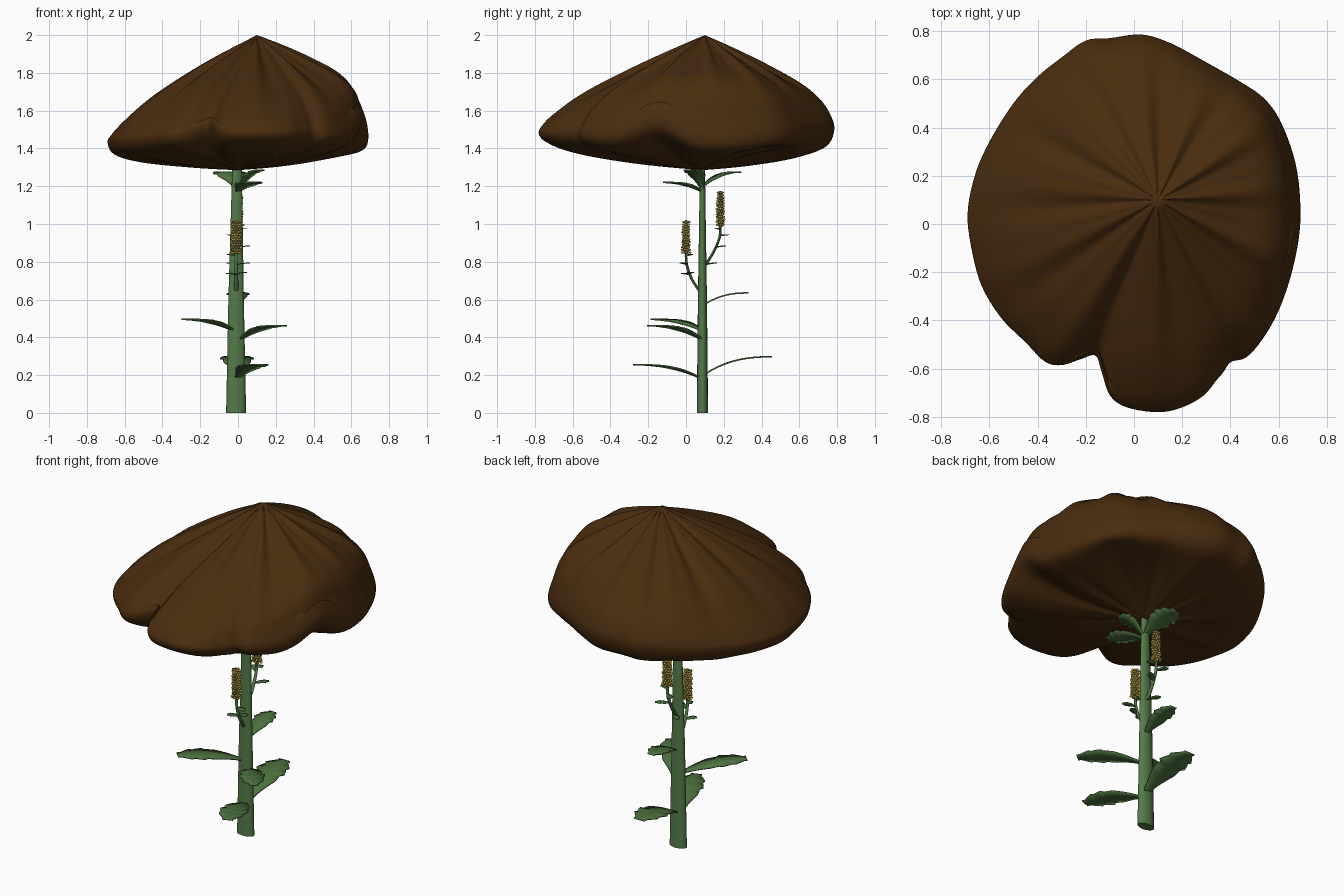
import bpy, bmesh, math, random
from mathutils import Vector, Matrix

if "Cube" in bpy.data.objects:
    bpy.data.objects.remove(bpy.data.objects["Cube"])

random.seed(3)


def material(name, rgb):
    m = bpy.data.materials.new(name)
    m.diffuse_color = (*rgb, 1)
    m.use_nodes = True
    m.node_tree.nodes["Principled BSDF"].inputs["Base Color"].default_value = m.diffuse_color
    return m


BROWN = material("dark brown", (0.067, 0.0255, 0.0045))
STEM = material("stem green", (0.088, 0.2, 0.065))
LEAF = material("leaf green", (0.075, 0.17, 0.05))
YELLOW = material("flower yellow", (0.62, 0.42, 0.06))
OLIVE = material("olive", (0.22, 0.2, 0.05))


def finish(name, bm, mats, angle=50):
    bmesh.ops.recalc_face_normals(bm, faces=bm.faces)
    me = bpy.data.meshes.new(name)
    bm.to_mesh(me)
    bm.free()
    for m in mats:
        me.materials.append(m)
    ob = bpy.data.objects.new(name, me)
    bpy.context.collection.objects.link(ob)
    bpy.ops.object.select_all(action='DESELECT')
    ob.select_set(True)
    bpy.context.view_layer.objects.active = ob
    bpy.ops.object.shade_smooth_by_angle(angle=math.radians(angle))
    return ob


def spline(a, b, c, d, t):
    return 0.5 * (2 * b + (c - a) * t + (2 * a - 5 * b + 4 * c - d) * t * t
                  + (3 * b - a - 3 * c + d) * t ** 3)


def smooth_curve(pts, sub, closed=False):
    pts = [Vector(p) for p in pts]
    n = len(pts)
    pick = (lambda i: pts[i % n]) if closed else (lambda i: pts[max(0, min(n - 1, i))])
    out = [spline(pick(i - 1), pick(i), pick(i + 1), pick(i + 2), k / sub)
           for i in range(n if closed else n - 1) for k in range(sub)]
    return out if closed else out + [pts[-1]]


# cap: rim outline seen from above, and a section for each side
OUTLINE = [(.69, .07), (.67, .25), (.61, .42), (.54, .52), (.44, .59), (.3, .67),
           (.15, .75), (.03, .785), (-.1, .77), (-.2, .76), (-.3, .69), (-.4, .61),
           (-.5, .5), (-.6, .34), (-.66, .2), (-.69, .04), (-.67, -.12), (-.63, -.26),
           (-.55, -.39), (-.45, -.49), (-.37, -.57), (-.3, -.585), (-.22, -.56),
           (-.16, -.545), (-.135, -.61), (-.1, -.71), (-.03, -.76), (.1, -.78),
           (.2, -.76), (.29, -.71), (.35, -.64), (.42, -.59), (.5, -.52), (.58, -.4),
           (.64, -.25), (.68, -.08)]
SECTIONS = [
    [(0, 2), (.51, 1.86), (.76, 1.78), (.89, 1.69), (.95, 1.57), (1, 1.45), (.95, 1.38),
     (.75, 1.345), (.4, 1.31), (0, 1.285)],   # right
    [(0, 2), (.44, 1.85), (.74, 1.74), (.89, 1.66), (.97, 1.58), (1, 1.5), (.94, 1.41),
     (.75, 1.36), (.4, 1.32), (0, 1.285)],    # back
    [(0, 2), (.38, 1.84), (.7, 1.68), (.88, 1.56), (.97, 1.48), (1, 1.43), (.95, 1.37),
     (.76, 1.335), (.4, 1.31), (0, 1.285)],   # left
    [(0, 2), (.45, 1.81), (.74, 1.68), (.9, 1.585), (.97, 1.53), (1, 1.48), (.95, 1.43),
     (.8, 1.38), (.45, 1.33), (0, 1.285)]]    # front
APEX, UNDER = Vector((.1, .1)), Vector((0, .085))


def bump(ang, centre, width):
    d = (ang - centre + 180) % 360 - 180
    return math.exp(-(d / width) ** 2)


def build_cap():
    bm = bmesh.new()
    sub = 5
    columns = []
    rim = smooth_curve(OUTLINE, sub, True)
    n = len(rim)
    for j, p in enumerate(rim):
        soft = sum((rim[(j + k) % n] for k in range(-12, 13)), Vector((0, 0))) / 25
        d = p - APEX
        ang = math.degrees(math.atan2(d.y, d.x)) % 360
        k = int(ang // 90)
        f = (1 - math.cos((ang / 90 - k) * math.pi)) / 2
        sec = [Vector(a).lerp(Vector(b), f)
               for a, b in zip(SECTIONS[k], SECTIONS[(k + 1) % 4])]
        notch = .05 * bump(ang, 249, 6)
        hollow = .1 * bump(ang, 336, 14)
        hem = .05 * bump(ang, 45, 28)
        fold = 1 - .035 * bump(ang, 294, 3)
        pleat = .013 * math.sin(math.radians(11 * ang + 40)) + .006 * math.sin(math.radians(23 * ang))
        col = []
        for i, q in enumerate(smooth_curve(sec, sub)):
            low = i > 5 * sub
            c = UNDER if low else APEX
            edge = p.lerp(soft, .7 * max(0, 1 - q.x) if not low else 0)
            xy = c + (edge - c) * q.x * fold
            z = q.y + notch * q.x ** 4 * (1 if i >= 4 * sub else .3)
            z += hollow * q.x ** (2 if low else 4) * (1 if i >= 4 * sub else .6)
            z += pleat * 4 * q.x * (1 - q.x) * (.5 if low else 1)
            if low:
                z += hem * 4 * q.x * (1 - q.x) ** .7
            col.append((xy.x, xy.y, z))
        columns.append(col)
    top, bot = bm.verts.new((*APEX, 2)), bm.verts.new((*UNDER, 1.285))
    grid = [[bm.verts.new(q) for q in col[1:-1]] for col in columns]
    for a, b in zip(grid, grid[1:] + grid[:1]):
        bm.faces.new((top, a[0], b[0]))
        bm.faces.new((bot, b[-1], a[-1]))
        for j in range(len(a) - 1):
            bm.faces.new((a[j], a[j + 1], b[j + 1], b[j]))
    finish("cap", bm, [BROWN], 70)


build_cap()


# stem and branches: stacked ellipses
def tube(name, path, radii, mat, n=16):
    bm = bmesh.new()
    rings = [[bm.verts.new((p[0] + rx * math.cos(2 * math.pi * k / n),
                            p[1] + ry * math.sin(2 * math.pi * k / n), p[2]))
              for k in range(n)] for p, (rx, ry) in zip(path, radii)]
    for a, b in zip(rings, rings[1:]):
        for k in range(n):
            bm.faces.new((a[k], a[(k + 1) % n], b[(k + 1) % n], b[k]))
    bm.faces.new(rings[0])
    bm.faces.new(rings[-1])
    finish(name, bm, [mat])


tube("stem", [(-.01, .087, 0), (-.01, .087, .6), (-.005, .087, 1.32)],
     [(.053, .03), (.041, .024), (.025, .013)], STEM)


# leaves: wedge-shaped toothed blades, rising then levelling out
def leaf(name, base, tip, width, teeth=5, thick=.008):
    base, tip = Vector(base), Vector(tip)
    side = Vector((tip.y - base.y, base.x - tip.x, 0)).normalized()
    bm = bmesh.new()
    rows, n = [], teeth * 4
    for i in range(n + 1):
        s = i / n
        c = base.lerp(tip, s)
        c.z = base.z + (tip.z - base.z) * (1 - (1 - s) ** 2.5)
        w = .1 * width + .4 * width * math.sin(math.pi * min(s ** 1.5, .95)) ** .8
        w *= 1 - (.2 * ((i % 4) / 3) if s > .35 else 0)
        rows.append([bm.verts.new(c + side * w * k) for k in (-1, 0, 1)])
    for a, b in zip(rows, rows[1:]):
        for k in (0, 1):
            bm.faces.new((a[k], a[k + 1], b[k + 1], b[k]))
    ob = finish(name, bm, [LEAF])
    mod = ob.modifiers.new("thickness", 'SOLIDIFY')
    mod.thickness, mod.offset = thick, 0


LEAVES = [((.0, .065, .19), (.12, -.27, .255), .16), ((0, .1, .205), (-.01, .455, .297), .18),
          ((-.03, .08, .44), (-.28, -.17, .495), .14), ((.02, .075, .395), (.24, -.19, .462), .14),
          ((0, .1, .575), (0, .33, .635), .12), ((0, .08, 1.175), (.09, -.11, 1.22), .15),
          ((-.01, .09, 1.2), (-.06, .285, 1.275), .19), ((.01, .085, 1.19), (.13, .02, 1.285), .12)]
for i, (b, t, w) in enumerate(LEAVES):
    leaf(f"leaf_{i + 1}", b, t, w)


# flower spikes: core covered by small florets
def flower_spike(name, x, y, z0, z1):
    h = z1 - z0
    tube(name + "_core", [(x, y, z0 + h * f) for f in (0, .1, .8, 1)],
         [(.01, .008), (.022, .015), (.018, .013), (.006, .005)], OLIVE, 10)
    bm = bmesh.new()
    for i in range(13):
        for k in range(8):
            a = 2 * math.pi * (k + .5 * (i % 2)) / 8
            d = Vector((math.cos(a), math.sin(a), random.uniform(0, .5))).normalized()
            r = random.uniform(.7, 1.1) * (1 - .25 * i / 12)
            pos = Vector((x + d.x * .027 * r, y + d.y * .019 * r, z0 + h * (.05 + .9 * i / 12)))
            m = (Matrix.Translation(pos) @ d.to_track_quat('Z', 'Y').to_matrix().to_4x4()
                 @ Matrix.Diagonal((1, 1, 1.5, 1)))
            vs = bmesh.ops.create_icosphere(bm, subdivisions=1, radius=.0068, matrix=m)["verts"]
            if random.random() < .2:
                for f in {f for v in vs for f in v.link_faces}:
                    f.material_index = 1
    finish(name + "_florets", bm, [YELLOW, OLIVE], 60)


def branch(name, pts):
    path = smooth_curve(pts, 4)
    n = len(path) - 1
    tube(name, path, [(.013 - .006 * i / n, .009 - .003 * i / n) for i in range(n + 1)], STEM, 8)


branch("front_branch", [(-.01, .075, .64), (-.01, .03, .71), (-.01, .003, .79), (-.01, 0, .86)])
branch("back_branch", [(-.005, .1, .78), (-.005, .145, .85), (-.005, .178, .93), (-.005, .182, 1.0)])
flower_spike("front_spike", -.01, 0, .84, 1.02)
flower_spike("back_spike", -.003, .182, .985, 1.175)

# small bracts along the branches
BRACTS = [(.02, .73, -.055, -.04), (.01, .735, .05, .02), (.005, .785, .065, -.03), (0, .83, -.05, .03),
          (.11, .785, -.05, .05), (.155, .875, .065, .05), (.175, .935, -.05, .05), (.182, .97, .05, -.02)]
for i, (y, z, dx, dy) in enumerate(BRACTS):
    leaf(f"bract_{i + 1}", (-.005, y, z), (-.005 + dx, y + dy, z + .008), .04, 3, .004)
